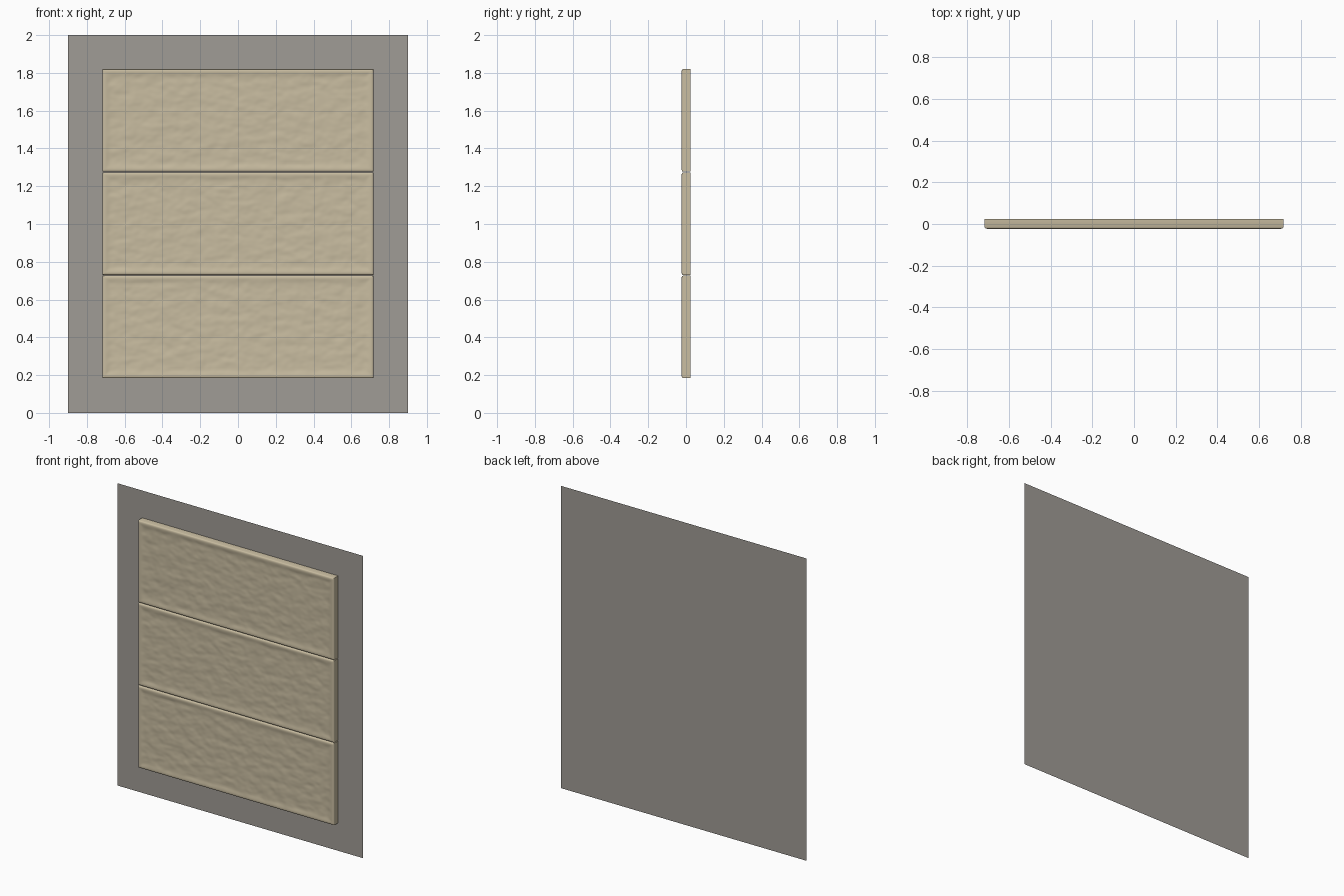
import bpy, bmesh, math
from mathutils import Vector, noise

if "Cube" in bpy.data.objects:
    bpy.data.objects.remove(bpy.data.objects["Cube"])

FRONT, BACK = -0.023, 0.023      # depth range of the whole model
HALF_W = 0.717                   # half width of the stone panels


def material(name, rgb):
    m = bpy.data.materials.new(name)
    m.diffuse_color = (*rgb, 1)
    m.use_nodes = True
    m.node_tree.nodes["Principled BSDF"].inputs["Base Color"].default_value = m.diffuse_color
    return m


def finish(bm, name, mat, smooth):
    bmesh.ops.recalc_face_normals(bm, faces=bm.faces)
    me = bpy.data.meshes.new(name)
    bm.to_mesh(me)
    bm.free()
    me.materials.append(mat)
    ob = bpy.data.objects.new(name, me)
    bpy.context.collection.objects.link(ob)
    if smooth:
        bpy.context.view_layer.objects.active = ob
        ob.select_set(True)
        bpy.ops.object.shade_smooth_by_angle(angle=math.radians(50))
        ob.select_set(False)
    return ob


def stations(lo, hi, step):
    """Even spacing in the field, tight spacing near both edges."""
    edge = [0, 0.0015, 0.004, 0.008, 0.013, 0.019, 0.026, 0.034, 0.043]
    n = round((hi - lo - 0.11) / step)
    mid = [lo + 0.055 + (hi - lo - 0.11) * i / n for i in range(n + 1)]
    return [lo + e for e in edge] + mid + [hi - e for e in reversed(edge)]


def smoothstep(a, b, t):
    t = min(max((t - a) / (b - a), 0), 1)
    return t * t * (3 - 2 * t)


def depth(x, z, d):
    """Rounded outer edge, low raised rim, then a rough recessed field."""
    r = 0.012
    t = max(0, 1 - d / r)
    edge = 0.007 * (1 - math.sqrt(max(0, 1 - t * t)))
    field = smoothstep(0.012, 0.045, d)
    bump = noise.noise(Vector((x * 15, 0.3, z * 24)))
    bump += 0.5 * noise.noise(Vector((x * 34, 7.1, z * 46)))
    return FRONT + edge + field * (0.004 + 0.0024 * bump)


def stone_panel(name, z0, z1, mat):
    xs = stations(-HALF_W, HALF_W, 0.010)
    zs = stations(z0, z1, 0.0085)
    bm = bmesh.new()
    grid = [[bm.verts.new((x, depth(x, z, min(x + HALF_W, HALF_W - x, z - z0, z1 - z)), z))
             for x in xs] for z in zs]
    for a, b in zip(grid, grid[1:]):
        for i in range(len(xs) - 1):
            bm.faces.new((a[i], a[i + 1], b[i + 1], b[i]))
    # side walls run straight back to the backing sheet
    rim = [e for e in bm.edges if e.is_boundary]
    new = bmesh.ops.extrude_edge_only(bm, edges=rim)["geom"]
    for v in new:
        if isinstance(v, bmesh.types.BMVert):
            v.co.y = BACK
    return finish(bm, name, mat, True)


stone = material("sandstone", (0.578, 0.503, 0.352))
grey = material("warm_grey", (0.352, 0.332, 0.305))

# backing sheet
bm = bmesh.new()
bm.faces.new([bm.verts.new((x, BACK, z)) for x, z in ((-0.9, 0), (0.9, 0), (0.9, 2), (-0.9, 2))])
finish(bm, "backing_sheet", grey, False)

# three stacked stone panels with narrow joints
pitch, gap = 0.5465, 0.004
for i, name in enumerate(("lower_panel", "middle_panel", "upper_panel")):
    z0 = 0.182 + i * pitch
    stone_panel(name, z0 + gap / 2, z0 + pitch - gap / 2, stone)
